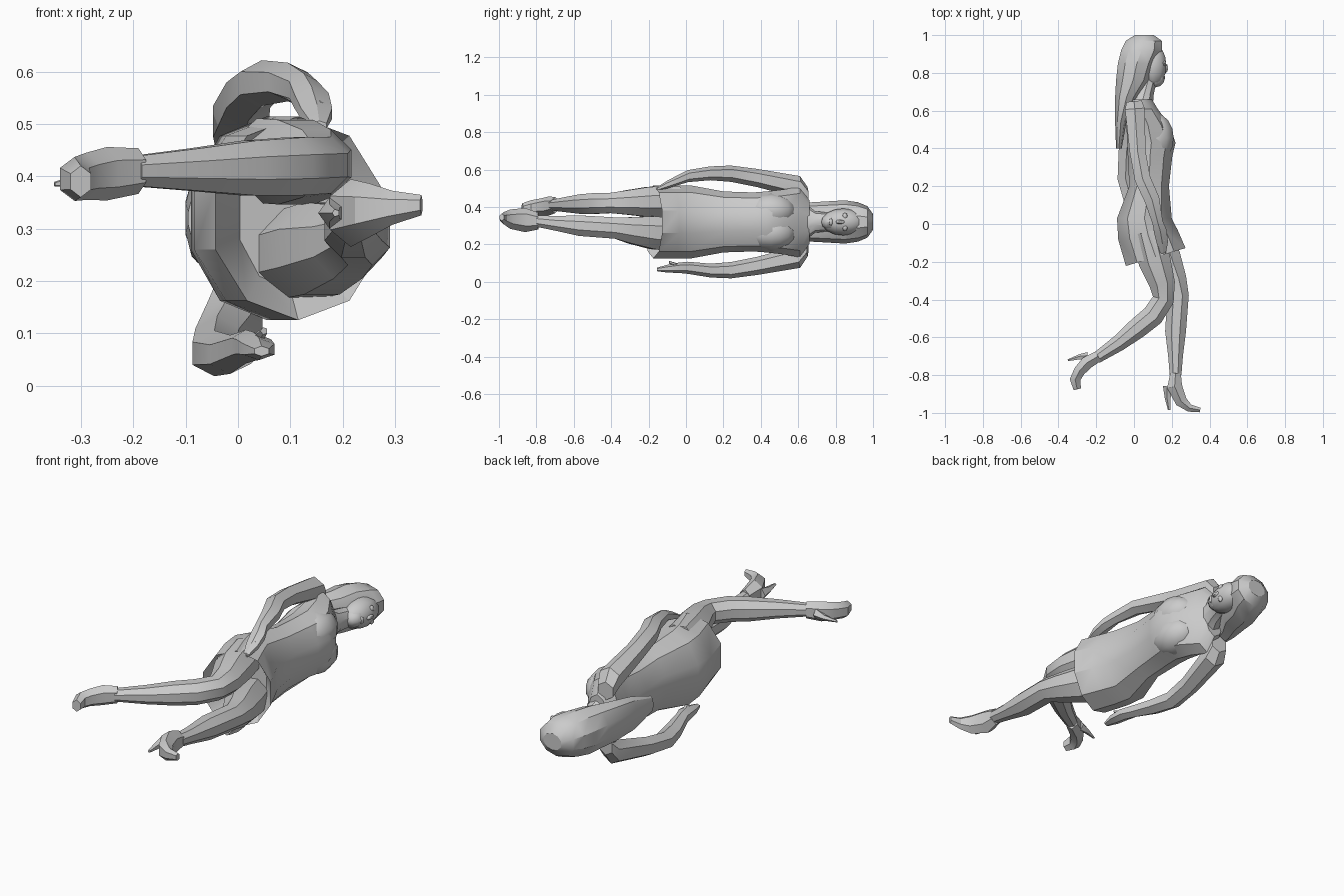
import bpy, bmesh, math
from mathutils import Vector, Matrix

if "Cube" in bpy.data.objects:
    bpy.data.objects.remove(bpy.data.objects["Cube"], do_unlink=True)

MIDDLE = .32  # height of the body's plane of symmetry

grey = bpy.data.materials.new("plain grey")
grey.use_nodes = True
grey.diffuse_color = (.6, .6, .6, 1)
grey.node_tree.nodes["Principled BSDF"].inputs["Base Color"].default_value = grey.diffuse_color


def finish(name, bm, angle=32):
    """Turn a bmesh into a named, shaded object."""
    bmesh.ops.recalc_face_normals(bm, faces=bm.faces)
    mesh = bpy.data.meshes.new(name)
    bm.to_mesh(mesh)
    bm.free()
    mesh.materials.append(grey)
    obj = bpy.data.objects.new(name, mesh)
    bpy.context.collection.objects.link(obj)
    bpy.ops.object.select_all(action="DESELECT")
    obj.select_set(True)
    bpy.context.view_layer.objects.active = obj
    bpy.ops.object.shade_smooth_by_angle(angle=math.radians(angle))


def loft(name, centres, radii, sides, slants=None):
    """Skin elliptical rings along a path; radii are (depth, width) pairs.
    Rings stand square to the path unless slants gives their depth directions."""
    bm = bmesh.new()
    rings = []
    grow = 1 / math.cos(math.pi / sides)
    for i, (centre, (depth, width)) in enumerate(zip(centres, radii)):
        along = centres[min(i + 1, len(centres) - 1)] - centres[max(i - 1, 0)]
        across = Vector((-along.y, along.x, 0)).normalized()
        if slants:
            across = Vector((1, slants[i], 0)).normalized()
        ring = []
        for k in range(sides):
            turn = math.tau * (k + .5) / sides
            offset = across * depth * math.cos(turn)
            offset.z = width * math.sin(turn)
            ring.append(bm.verts.new(centre + offset * grow))
        rings.append(ring)
    for lower, upper in zip(rings, rings[1:]):
        for k in range(sides):
            j = (k + 1) % sides
            bm.faces.new((lower[k], lower[j], upper[j], upper[k]))
    bm.faces.new(rings[0])
    bm.faces.new(rings[-1])
    finish(name, bm)


def trunk(name, rings, slant=()):
    """Symmetrical body part from (x, y, depth, width) rings."""
    slants = list(slant) + [0] * (len(rings) - len(slant))
    loft(name, [Vector((x, y, MIDDLE)) for x, y, depth, width in rings],
         [(depth, width) for x, y, depth, width in rings], sides=10, slants=slants)


def limb(name, path, z_start, z_end, flat=1, sides=8):
    """Tapering limb from (x, y, radius) points, its height changing evenly."""
    steps = len(path) - 1
    centres = [Vector((x, y, z_start + (z_end - z_start) * i / steps))
               for i, (x, y, radius) in enumerate(path)]
    loft(name, centres, [(radius, radius * flat) for x, y, radius in path], sides)


def ball(name, centre, size, segments=8):
    """Faceted ellipsoid with its poles along the body."""
    bm = bmesh.new()
    bmesh.ops.create_uvsphere(bm, u_segments=segments, v_segments=segments - 2, radius=1)
    place = (Matrix.Translation(centre) @ Matrix.Diagonal(Vector(size).to_4d())
             @ Matrix.Rotation(math.pi / 2, 4, "X"))
    bm.transform(place)
    finish(name, bm, angle=45)


# Dress, from the recessed hem up to the collar
trunk("dress", [
    (.1, -.08, .1, .13),
    (.115, -.175, .165, .185),
    (.075, -.06, .16, .185),
    (.055, .03, .145, .185),
    (.08, .2, .105, .155),
    (.085, .36, .118, .15),
    (.092, .43, .128, .155),
    (.075, .52, .115, .165),
    (.04, .61, .085, .18),
    (.04, .66, .055, .11)], slant=(.3, .3, .15))

# Neck, and hair falling from the crown over the back
trunk("neck", [(.04, .63, .06, .1), (.055, .69, .05, .055), (.08, .78, .045, .045)])
trunk("hair", [
    (-.08, .4, .015, .04),
    (-.07, .54, .03, .085),
    (-.04, .67, .06, .1),
    (-.005, .76, .09, .105),
    (.015, .85, .1, .11),
    (.04, .92, .108, .1),
    (.052, .97, .095, .08),
    (.055, 1, .05, .04)])

# Head and face
ball("head", (.1, .84, MIDDLE), (.075, .115, .072), segments=10)
ball("jaw", (.112, .775, MIDDLE), (.052, .052, .045))
ball("nose", (.168, .825, MIDDLE), (.015, .025, .013), segments=6)
ball("lips", (.157, .775, MIDDLE), (.01, .01, .022), segments=6)

for label, side in (("left", 1), ("right", -1)):
    # Eyes and bust
    ball("eye_" + label, (.16, .85, MIDDLE + side * .03), (.012, .014, .02), segments=6)
    ball("bust_" + label, (.115, .455, MIDDLE + side * .06), (.1, .13, .095), segments=10)

    # Arm and hand: x, y, distance out from the middle, radius, thinness
    arm = [
        (0, .65, .14, .04, 1),
        (0, .61, .185, .052, 1),
        (-.01, .38, .235, .042, 1),
        (0, .24, .258, .042, .9),
        (.04, .13, .26, .04, .8),
        (.07, .01, .245, .028, 1),
        (.085, -.04, .235, .034, .7),
        (.095, -.1, .225, .03, .6),
        (.1, -.155, .215, .014, .6)]
    centres = [Vector((x + side * .055 * min(1, 2 * (.65 - y)), y,
                       MIDDLE + side * out + min(0, y) / 4))
               for x, y, out, radius, thin in arm]
    loft("arm_" + label, centres,
         [(radius, radius * thin) for x, y, out, radius, thin in arm], sides=6)

    # Thumb, branching from the wrist
    wrist = centres[5]
    thumb = [wrist + Vector((.01, -.02, 0)), wrist + Vector((.035, -.1, -side * .03))]
    loft("thumb_" + label, thumb, [(.014, .012), (.006, .006)], sides=5)

# Standing leg with its high-heeled shoe
limb("leg_front", [
    (.11, -.04, .085),
    (.16, -.18, .088),
    (.21, -.3, .07),
    (.233, -.38, .057),
    (.22, -.57, .055),
    (.22, -.7, .039),
    (.22, -.8, .031)], .25, .325)
limb("shoe_front", [
    (.22, -.79, .028),
    (.215, -.86, .04),
    (.25, -.94, .032),
    (.295, -.975, .02),
    (.35, -.985, .012)], .325, .345, flat=1.4, sides=6)
limb("heel_front", [(.185, -.86, .026), (.18, -.92, .014), (.187, -.985, .006)],
     .33, .33, sides=5)

# Trailing leg, bent at the knee, with its shoe
limb("leg_back", [
    (.07, -.04, .085),
    (.11, -.2, .085),
    (.15, -.32, .068),
    (.155, -.4, .057),
    (.1, -.485, .058),
    (.02, -.55, .055),
    (-.08, -.63, .043),
    (-.2, -.71, .03)], .43, .41, flat=.95)
limb("shoe_back", [
    (-.19, -.7, .029),
    (-.25, -.735, .034),
    (-.29, -.78, .03),
    (-.312, -.825, .028),
    (-.3, -.875, .02)], .41, .39, flat=1.3, sides=6)
limb("heel_back", [(-.245, -.705, .022), (-.29, -.705, .012), (-.35, -.722, .004)],
     .405, .385, sides=5)
